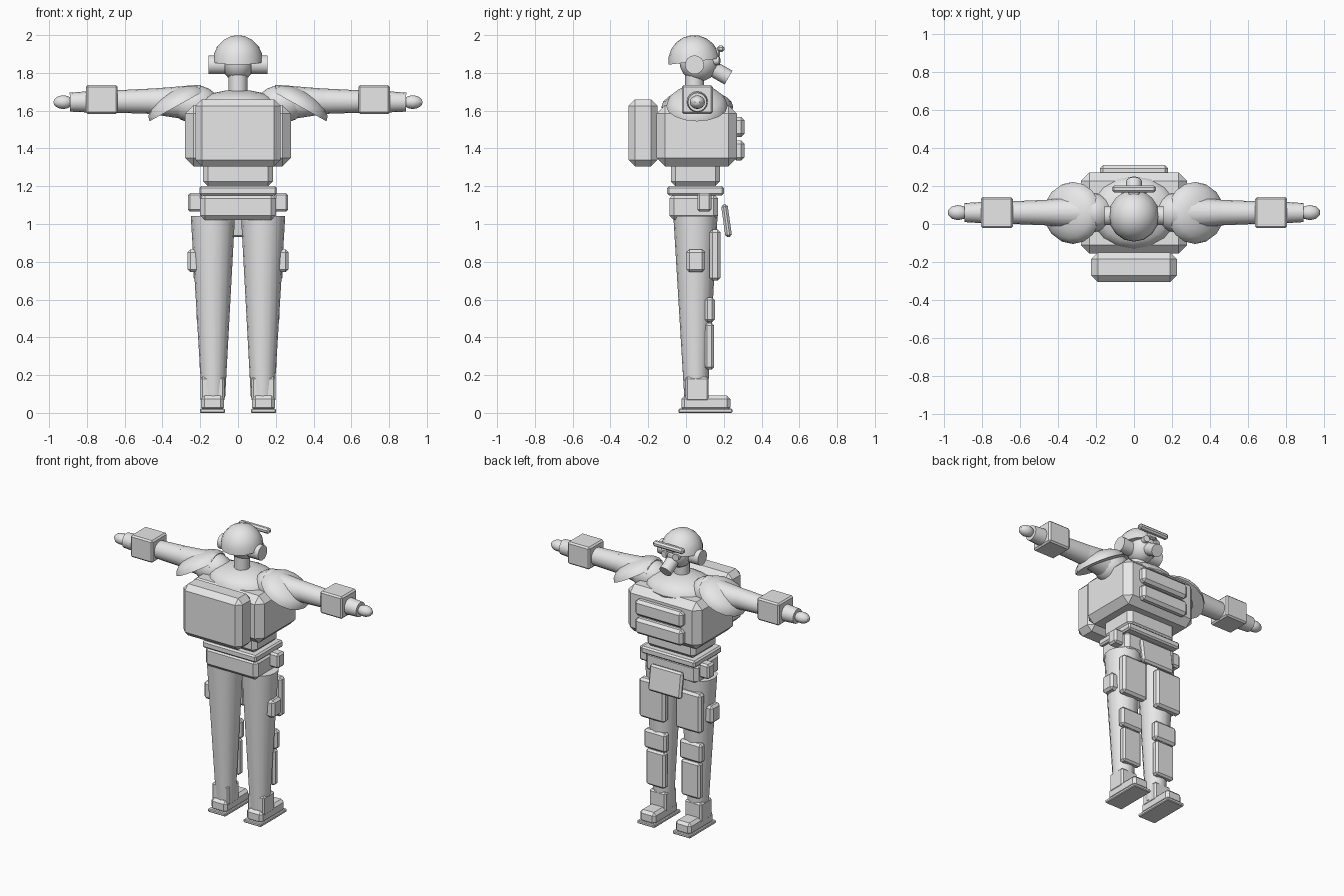
import bpy
import bmesh
from math import radians
from mathutils import Matrix, Vector

cube = bpy.data.objects.get("Cube")
if cube:
    bpy.data.objects.remove(cube, do_unlink=True)

GREY = (0.8, 0.8, 0.8, 1)
mat = bpy.data.materials.new("plain grey")
mat.use_nodes = True
mat.diffuse_color = GREY
mat.node_tree.nodes["Principled BSDF"].inputs["Base Color"].default_value = GREY


def finish(bm, name, smooth=False):
    bmesh.ops.recalc_face_normals(bm, faces=bm.faces)
    me = bpy.data.meshes.new(name)
    bm.to_mesh(me)
    bm.free()
    me.materials.append(mat)
    ob = bpy.data.objects.new(name, me)
    bpy.context.collection.objects.link(ob)
    if smooth:
        bpy.ops.object.select_all(action='DESELECT')
        ob.select_set(True)
        bpy.context.view_layer.objects.active = ob
        bpy.ops.object.shade_smooth_by_angle(angle=radians(35))
    return ob


def box(name, xs, ys, zs, bevel=0.012, tilt=0):
    """Chamfered box from its extents, tilted about x around its centre."""
    size = [b - a for a, b in (xs, ys, zs)]
    centre = Vector([(a + b) / 2 for a, b in (xs, ys, zs)])
    bm = bmesh.new()
    bmesh.ops.create_cube(bm, size=1)
    bmesh.ops.scale(bm, vec=size, verts=bm.verts)
    bmesh.ops.bevel(bm, geom=bm.edges[:], offset=bevel, segments=1,
                    affect='EDGES', profile=0.5)
    bm.transform(Matrix.Translation(centre) @ Matrix.Rotation(radians(tilt), 4, 'X'))
    return finish(bm, name)


def tube(name, start, end, r1, r2, sides=16):
    """Capped cone or cylinder between two points."""
    a, b = Vector(start), Vector(end)
    bm = bmesh.new()
    bmesh.ops.create_cone(bm, cap_ends=True, segments=sides, radius1=r1,
                          radius2=r2, depth=(b - a).length)
    turn = (b - a).to_track_quat('Z', 'Y').to_matrix().to_4x4()
    bm.transform(Matrix.Translation((a + b) / 2) @ turn)
    return finish(bm, name, True)


def ellipsoid(name, centre, radii, half=False, turn=Matrix(), seg=16, rings=10):
    """Ellipsoid, or its closed upper half, with an optional rotation."""
    bm = bmesh.new()
    bmesh.ops.create_uvsphere(bm, u_segments=seg, v_segments=rings, radius=1)
    if half:
        cut = bmesh.ops.bisect_plane(bm, geom=bm.verts[:] + bm.edges[:] + bm.faces[:],
                                     plane_co=(0, 0, 0), plane_no=(0, 0, 1),
                                     dist=0.001, clear_inner=True)
        rim = [e for e in bm.edges if e.is_boundary]
        bmesh.ops.holes_fill(bm, edges=rim, sides=0)
    bmesh.ops.scale(bm, vec=radii, verts=bm.verts)
    bm.transform(Matrix.Translation(centre) @ turn)
    return finish(bm, name, True)


# Torso, pack and chest pouches
box("chest_vest", (-0.28, 0.28), (-0.155, 0.27), (1.305, 1.63), 0.045)
box("backpack", (-0.225, 0.225), (-0.305, -0.15), (1.305, 1.66), 0.035)
for name, low in (("upper", 1.46), ("lower", 1.335)):
    box(name + "_chest_pouch", (-0.18, 0.18), (0.25, 0.31), (low, low + 0.107), 0.018)
ellipsoid("shoulder_yoke", (0, 0.06, 1.62), (0.23, 0.19, 0.09))
box("abdomen", (-0.185, 0.185), (-0.08, 0.18), (1.2, 1.33), 0.025)

# Belt and hips
box("belt", (-0.205, 0.205), (-0.1, 0.2), (1.152, 1.2), 0.01)
box("pelvis", (-0.2, 0.2), (-0.088, 0.17), (1.02, 1.16), 0.025)
box("groin_flap", (-0.125, 0.125), (0.197, 0.232), (0.93, 1.105), 0.012, 8)

# Head, helmet and breathing mask
tube("neck", (0, 0.045, 1.66), (0, 0.045, 1.8), 0.05, 0.05)
ellipsoid("head", (0, 0.07, 1.86), (0.09, 0.105, 0.105))
ellipsoid("helmet", (0, 0.043, 1.86), (0.133, 0.137, 0.14), True,
          Matrix.Rotation(radians(7), 4, 'X'))
tube("mask_snout", (0, 0.12, 1.835), (0, 0.225, 1.775), 0.042, 0.042, 12)
box("goggle_bar", (-0.115, 0.115), (0.165, 0.203), (1.91, 1.946), 0.011)
box("goggle_mount", (-0.03, 0.03), (0.14, 0.18), (1.885, 1.93), 0.008)

# Paired parts
for side, s in (("left", 1), ("right", -1)):
    def pbox(name, xs, *rest):
        return box(side + "_" + name, sorted(s * x for x in xs), *rest)

    def ptube(name, a, b, *rest):
        return tube(side + "_" + name, (s * a[0], *a[1:]), (s * b[0], *b[1:]), *rest)

    # Head gear
    ptube("ear_cup", (0.07, 0.045, 1.843), (0.156, 0.045, 1.843), 0.05, 0.05)
    ptube("mask_lens", (0.036, 0.13, 1.865), (0.045, 0.178, 1.865), 0.025, 0.022, 12)

    # Arm and shoulder pad
    ellipsoid(side + "_shoulder", (s * 0.23, 0.06, 1.635), (0.13, 0.105, 0.1))
    ptube("upper_arm", (0.2, 0.06, 1.64), (0.47, 0.06, 1.65), 0.097, 0.066)
    ptube("forearm", (0.46, 0.06, 1.65), (0.68, 0.06, 1.648), 0.067, 0.058)
    pbox("wrist_unit", (0.637, 0.805), (-0.022, 0.142), (1.583, 1.735), 0.01)
    ptube("hand", (0.78, 0.06, 1.647), (0.89, 0.06, 1.645), 0.057, 0.05)
    ellipsoid(side + "_fingers", (s * 0.925, 0.06, 1.645), (0.055, 0.04, 0.036), seg=10, rings=8)
    ellipsoid(side + "_shoulder_pad", (s * 0.322, 0.058, 1.625), (0.168, 0.163, 0.085),
              True, Matrix.Rotation(radians(s * 29), 4, 'Y'))

    # Leg, pouches and armour plates
    ptube("leg", (0.13, 0.053, 0.08), (0.133, 0.05, 1.042), 0.062, 0.117)
    pbox("hip_pouch", (0.19, 0.265), (0.06, 0.135), (1.065, 1.165))
    pbox("leg_pouch", (0.2, 0.267), (0.003, 0.1), (0.745, 0.865), 0.015)
    pbox("thigh_plate", (0.04, 0.235), (0.125, 0.183), (0.7, 0.97), 0.015)
    pbox("knee_plate", (0.05, 0.22), (0.1, 0.153), (0.48, 0.612), 0.015)
    pbox("shin_plate", (0.062, 0.205), (0.1, 0.148), (0.23, 0.475))

    # Boot
    pbox("boot_shaft", (0.072, 0.198), (-0.003, 0.12), (0.06, 0.19), 0.01)
    pbox("boot_foot", (0.075, 0.195), (-0.025, 0.235), (0.01, 0.092), 0.018)
    pbox("boot_sole", (0.068, 0.202), (-0.04, 0.245), (0, 0.022), 0.005)
